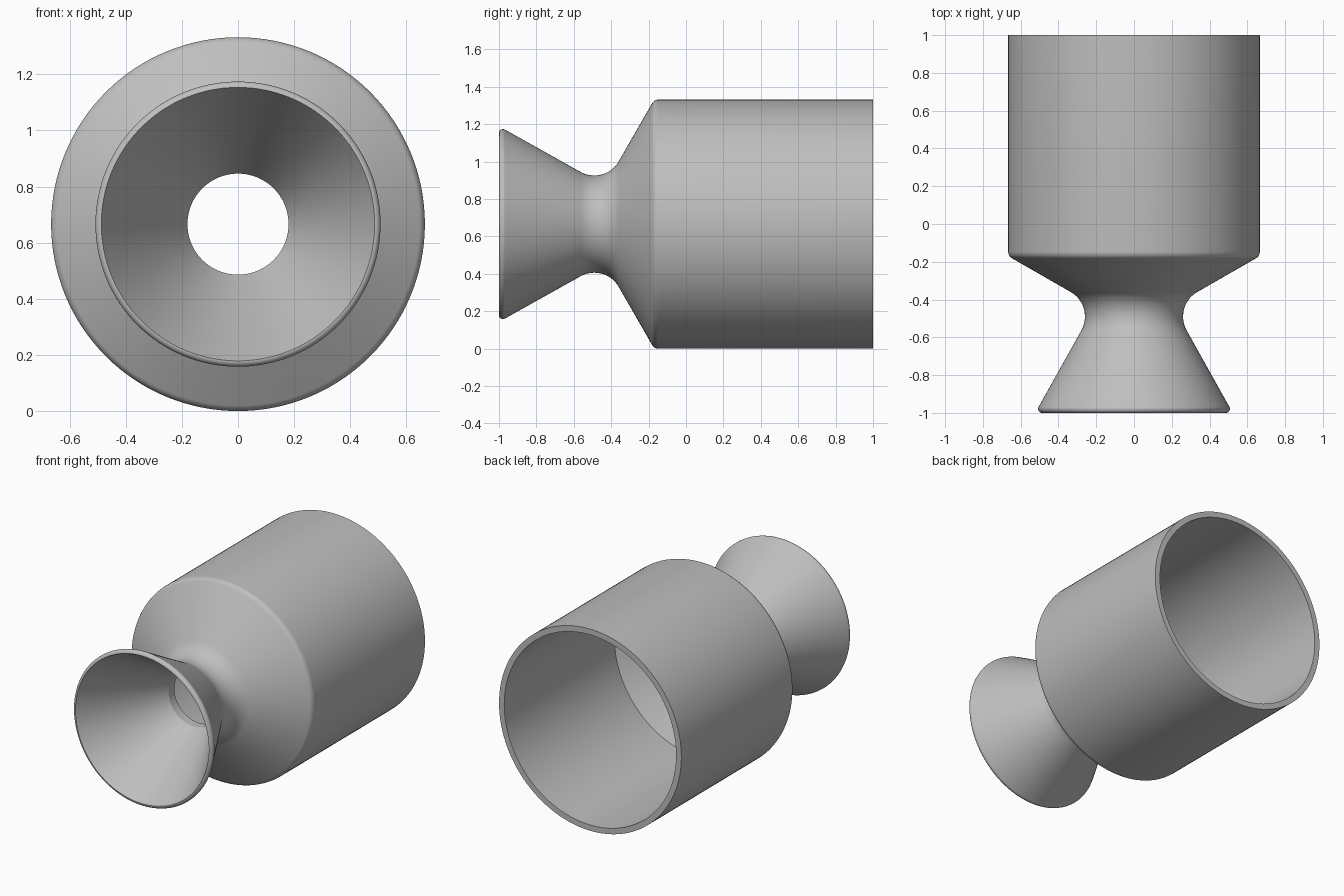
import bpy, bmesh, math
from mathutils import Vector

cube = bpy.data.objects.get("Cube")
if cube:
    bpy.data.objects.remove(cube, do_unlink=True)

SEGMENTS = 128
AXIS_HEIGHT = 0.666

grey = bpy.data.materials.new("neutral_grey")
grey.use_nodes = True
colour = (0.52, 0.52, 0.52, 1.0)
grey.diffuse_color = colour
grey.node_tree.nodes["Principled BSDF"].inputs["Base Color"].default_value = colour


def fillet(before, corner, after, radius, steps):
    """Round a profile corner with a tangent arc."""
    before, corner, after = Vector(before), Vector(corner), Vector(after)
    a = (before - corner).normalized()
    b = (after - corner).normalized()
    half = a.angle(b) / 2
    centre = corner + (a + b).normalized() * (radius / math.sin(half))
    setback = radius / math.tan(half)
    start = corner + a * setback - centre
    end = corner + b * setback - centre
    arc = [start.lerp(end, i / steps).normalized() for i in range(steps + 1)]
    return [centre + direction * radius for direction in arc]


# Profile corners as (position along y, radius)
back_outer, shoulder = (1.0, 0.666), (-0.17, 0.666)
neck, lip = (-0.434, 0.2065), (-1.0, 0.523)
lip_inner, bore_front = (-1.0, 0.485), (-0.467, 0.18)
bore_back, chamber, back_inner = (-0.407, 0.18), (-0.15, 0.628), (1.0, 0.628)

profile = [Vector(back_outer)]
profile += fillet(back_outer, shoulder, neck, 0.04, 6)
profile += fillet(shoulder, neck, lip, 0.15, 16)
profile += fillet(neck, lip, lip_inner, 0.021, 8)
profile += [Vector(p) for p in (bore_front, bore_back, chamber, back_inner)]

# Revolve the closed wall section around the y axis
bm = bmesh.new()
verts = [bm.verts.new((0, y, r)) for y, r in profile]
edges = [bm.edges.new((verts[i - 1], verts[i])) for i in range(len(verts))]
bmesh.ops.spin(bm, geom=verts + edges, cent=(0, 0, 0), axis=(0, 1, 0),
               angle=math.tau, steps=SEGMENTS, use_merge=True)
bmesh.ops.remove_doubles(bm, verts=bm.verts, dist=0.0001)
bmesh.ops.recalc_face_normals(bm, faces=bm.faces)
bmesh.ops.translate(bm, verts=bm.verts, vec=(0, 0, AXIS_HEIGHT))

mesh = bpy.data.meshes.new("flared_nozzle")
bm.to_mesh(mesh)
bm.free()
mesh.materials.append(grey)
nozzle = bpy.data.objects.new("flared_nozzle", mesh)
bpy.context.collection.objects.link(nozzle)

# Smooth curves, sharp rim and bore edges
bpy.ops.object.select_all(action="DESELECT")
nozzle.select_set(True)
bpy.context.view_layer.objects.active = nozzle
bpy.ops.object.shade_smooth_by_angle(angle=math.radians(25))
